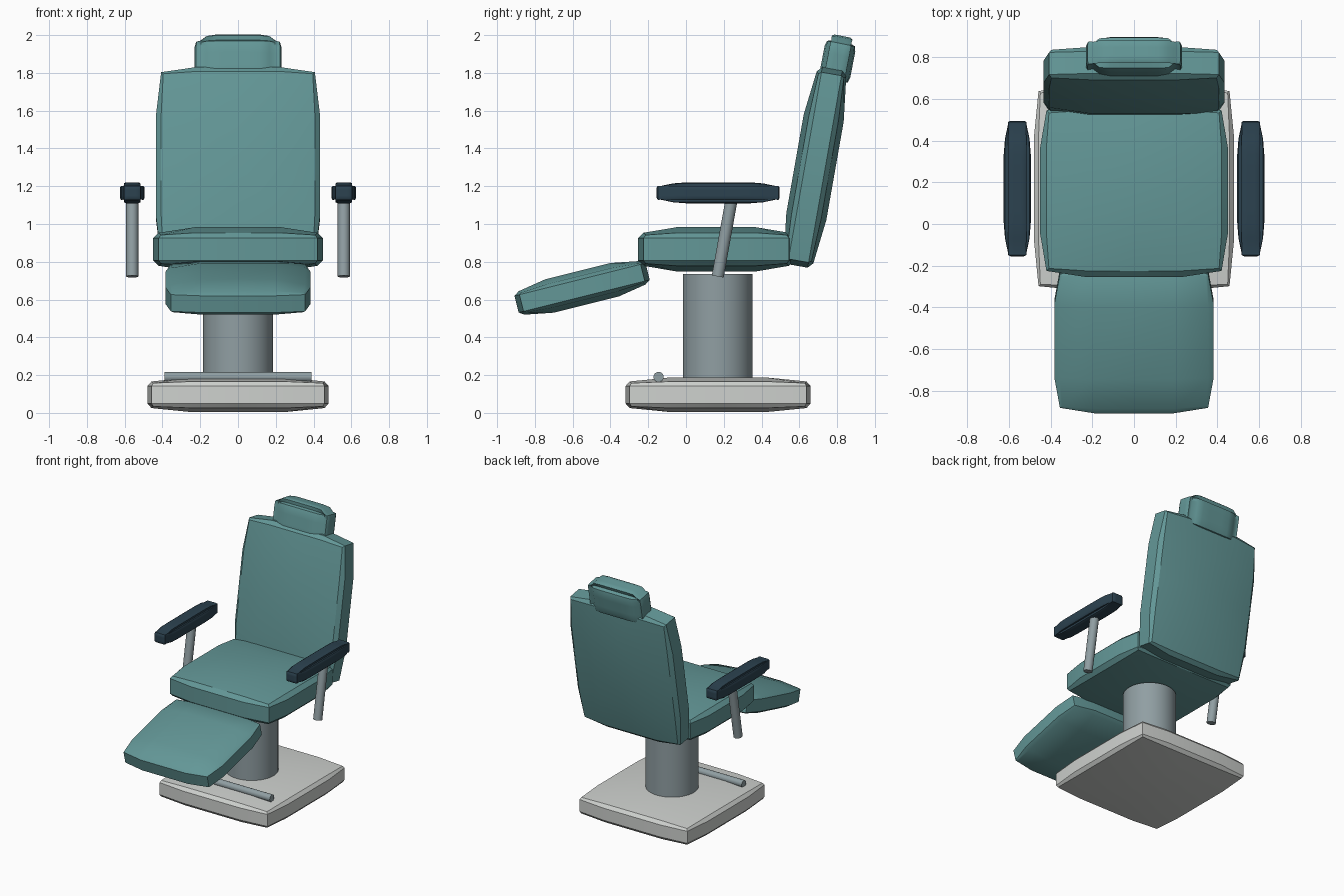
import bpy, bmesh, math
from mathutils import Vector

if "Cube" in bpy.data.objects:
    bpy.data.objects.remove(bpy.data.objects["Cube"])


def material(name, rgb):
    m = bpy.data.materials.new(name)
    m.diffuse_color = (*rgb, 1)
    m.use_nodes = True
    m.node_tree.nodes["Principled BSDF"].inputs["Base Color"].default_value = m.diffuse_color
    return m


TEAL = material("teal upholstery", (0.125, 0.31, 0.31))
NAVY = material("navy armrest", (0.025, 0.055, 0.08))
STEEL = material("grey steel", (0.28, 0.345, 0.365))
PALE = material("pale grey base", (0.62, 0.64, 0.62))


def finish(bm, name, mat, angle):
    me = bpy.data.meshes.new(name)
    bm.to_mesh(me)
    bm.free()
    me.materials.append(mat)
    ob = bpy.data.objects.new(name, me)
    bpy.context.collection.objects.link(ob)
    bpy.ops.object.select_all(action='DESELECT')
    ob.select_set(True)
    bpy.context.view_layer.objects.active = ob
    bpy.ops.object.shade_smooth_by_angle(angle=math.radians(angle))
    return ob


def cushion(name, mat, centre, size, inset, tilt=0, cuts=3, power=1, angle=30):
    """Padded box: every face bulges, its border drawn in by the inset."""
    bm = bmesh.new()
    bmesh.ops.create_cube(bm, size=2)
    bmesh.ops.subdivide_edges(bm, edges=bm.edges[:], cuts=cuts, use_grid_fill=True)
    half = [s / 2 for s in size]
    for v in bm.verts:
        t = v.co.copy()
        fall = [max(0, abs(c) * 2 - 1) ** power for c in t]
        for i in range(3):
            b, c = fall[i - 1], fall[i - 2]
            pull = inset * (max(b, c) + 0.4 * min(b, c))
            v.co[i] = t[i] * (half[i] - pull * fall[i])
    ob = finish(bm, name, mat, angle)
    ob.location = centre
    ob.rotation_euler.x = math.radians(tilt)
    return ob


def rod(name, mat, a, b, radius, sides=32):
    a, b = Vector(a), Vector(b)
    bm = bmesh.new()
    bmesh.ops.create_cone(bm, cap_ends=True, segments=sides, radius1=radius,
                          radius2=radius, depth=(b - a).length)
    ob = finish(bm, name, mat, 40)
    ob.location = (a + b) / 2
    ob.rotation_mode = 'QUATERNION'
    ob.rotation_quaternion = (b - a).to_track_quat('Z', 'Y')
    return ob


# Floor base, lifting column and foot bar
cushion("base", PALE, (0, 0.17, 0.096), (0.96, 0.98, 0.185), 0.022)
rod("column", STEEL, (0, 0.168, 0.17), (0, 0.168, 0.735), 0.185, 48)
rod("foot_bar", STEEL, (-0.39, -0.145, 0.19), (0.39, -0.145, 0.19), 0.027, 20)

# Upholstered parts
cushion("seat", TEAL, (0, 0.16, 0.866), (0.9, 0.83, 0.235), 0.03)
cushion("leg_rest", TEAL, (0, -0.55, 0.662), (0.765, 0.715, 0.182), 0.027, tilt=14)
cushion("backrest", TEAL, (0, 0.683, 1.3), (0.87, 0.215, 1.06), 0.028, tilt=-10)
cushion("headrest", TEAL, (0, 0.802, 1.86), (0.46, 0.165, 0.275), 0.032,
        tilt=-11, cuts=7, power=2, angle=50)

# Armrests on leaning posts
for side, word in ((-1, "left"), (1, "right")):
    cushion(word + "_armrest", NAVY, (side * 0.56, 0.17, 1.165), (0.13, 0.65, 0.112),
            0.02, cuts=7, power=1.7, angle=40)
    rod(word + "_armrest_post", STEEL, (side * 0.56, 0.168, 0.722),
        (side * 0.56, 0.243, 1.14), 0.032, 20)
